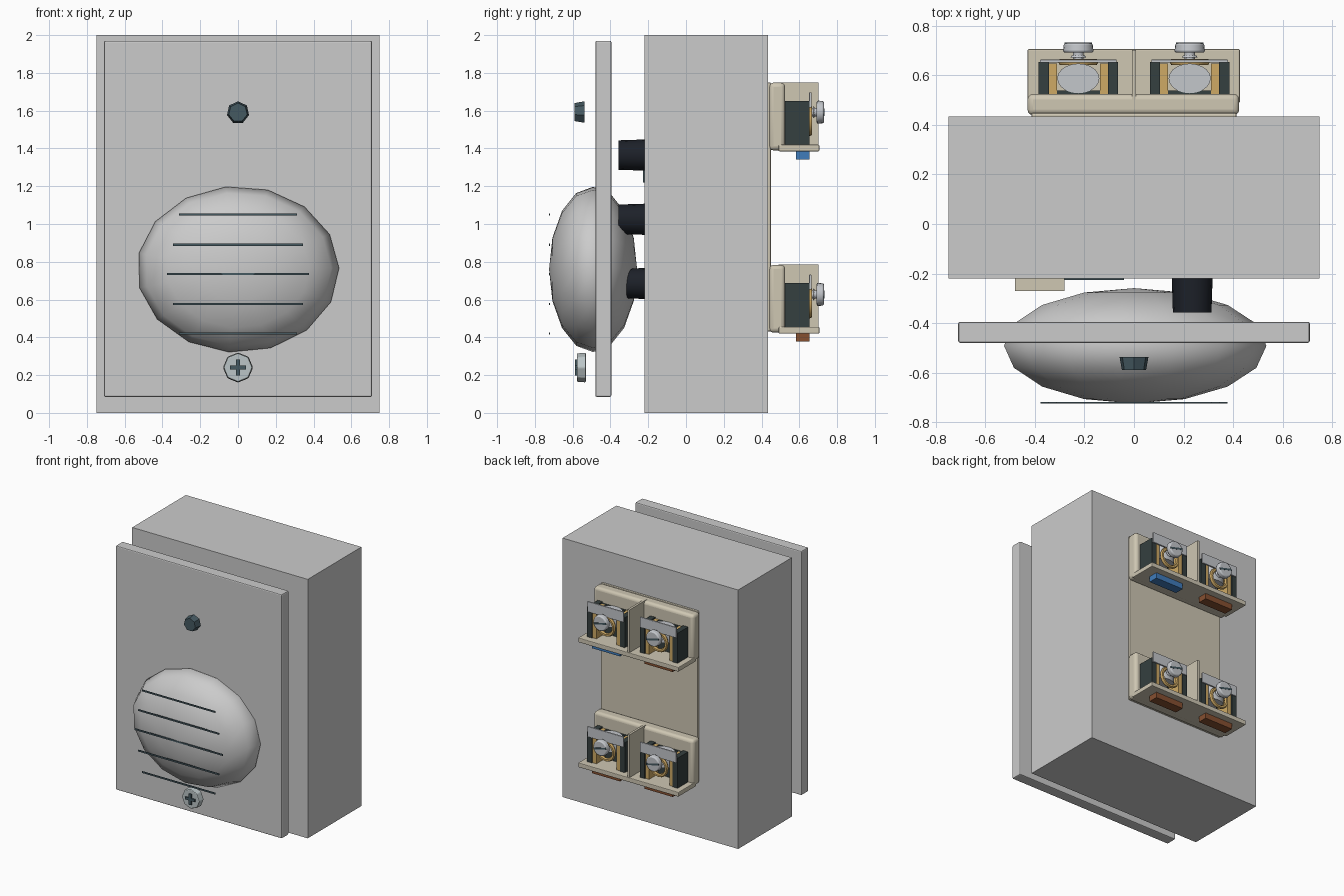
import bpy, math
from mathutils import Matrix

if "Cube" in bpy.data.objects:
    bpy.data.objects.remove(bpy.data.objects["Cube"])

PALETTE = {
    "dark": (0.06, 0.10, 0.12, 1), "black": (0.012, 0.015, 0.022, 1),
    "charcoal": (0.035, 0.05, 0.05, 1), "beige": (0.62, 0.57, 0.45, 1),
    "brass": (0.62, 0.40, 0.13, 1), "steel": (0.55, 0.57, 0.60, 1),
    "pale": (0.50, 0.56, 0.57, 1), "shell": (0.72, 0.73, 0.71, 1),
    "blue": (0.05, 0.20, 0.50, 1), "brown": (0.24, 0.08, 0.03, 1),
}
mats = {}


def finish(name, color=None, bevel=0, segs=2, smooth=None):
    ob = bpy.context.object
    ob.name = name
    bpy.ops.object.transform_apply(location=False, rotation=True, scale=True)
    if color:
        if color not in mats:
            mats[color] = bpy.data.materials.new(color)
            mats[color].diffuse_color = PALETTE[color]
        ob.data.materials.append(mats[color])
    if bevel:
        m = ob.modifiers.new("Bevel", "BEVEL")
        m.width, m.segments = bevel, segs
    if smooth:
        bpy.ops.object.shade_smooth_by_angle(angle=math.radians(smooth))
    return ob


def box(name, x, y, z, color=None, bevel=0, segs=2, smooth=None, tilt=0):
    """Box from (min, max) ranges; tilt turns it about y."""
    c = [(a + b) / 2 for a, b in (x, y, z)]
    bpy.ops.mesh.primitive_cube_add(size=1, location=c, rotation=(0, tilt, 0))
    bpy.context.object.scale = [b - a for a, b in (x, y, z)]
    return finish(name, color, bevel, segs, smooth)


def rod(name, x, z, y0, y1, r0, r1, color=None, sides=12, bevel=0, smooth=None):
    """Cylinder or cone along y, radius r0 at y0 and r1 at y1."""
    bpy.ops.mesh.primitive_cone_add(vertices=sides, radius1=r1, radius2=r0, depth=y1 - y0,
                                    location=(x, (y0 + y1) / 2, z),
                                    rotation=(math.pi / 2, 0, 0))
    return finish(name, color, bevel, 2, smooth)


# Housing and front plate
box("housing", (-.75, .75), (-.22, .435), (0, 2))
box("front_plate", (-.71, .71), (-.48, -.395), (.085, 1.97), bevel=.008)

# Low-poly sounder dome through the plate
bpy.ops.mesh.primitive_uv_sphere_add(segments=15, ring_count=8, radius=1,
                                     location=(0, -.492, .76),
                                     rotation=(math.pi / 2, .12, 0))
dome = bpy.context.object
dome.data.transform(Matrix.Diagonal((.535, .44, .233, 1)) @ Matrix.Rotation(.12, 4, "Z"))
dome.rotation_euler = (math.pi / 2, 0, 0)
finish("sounder_dome", "shell", smooth=60)

# Grille slots
for i, (z, h) in enumerate([(1.05, .313), (.89, .345), (.735, .377), (.577, .345), (.42, .313)]):
    box(f"grille_slot_{i}", (-h, h), (-.725, -.719), (z - .006, z + .006), "dark")

# Indicator lamp and front cross screw
rod("indicator_lamp", 0, 1.59, -.59, -.537, .05, .06, "dark", 7)
rod("plate_screw", 0, .24, -.578, -.53, .076, .08, "pale", 8, .006)
box("cross_slot_h", (-.042, .042), (-.588, -.577), (.23, .25), "dark")
box("cross_slot_v", (-.01, .01), (-.588, -.577), (.198, .282), "dark")

# Components standing in the gap between housing and plate
for i, (z, y) in enumerate([(1.365, -.357), (1.025, -.357), (.685, -.315)]):
    rod(f"capacitor_{i}", .235, z, y, -.2, .078, .083, "black", 16, smooth=40)
box("gap_chip", (-.39, -.04), (-.227, -.2), (1.22, 1.40), "dark")
box("gap_block", (-.48, -.28), (-.27, -.2), (1.3, 1.43), "beige")

# Beige backing panel behind the terminals
box("terminal_panel", (-.415, .415), (.42, .449), (.43, 1.75), "beige", .008)


def terminal(tag, x, z, label):
    """One screw clamp; z is the height of the screw axis."""
    for s in (-1, 1):
        xo = x + s * .14
        box(f"{tag}_side_wall", (xo - .021, xo + .021), (.51, .655), (z - .175, z + .06), "charcoal")
        xb = x + s * .103
        box(f"{tag}_brass_post", (xb - .016, xb + .016), (.51, .648), (z - .175, z + .05), "brass")
    box(f"{tag}_cavity_back", (x - .12, x + .12), (.51, .54), (z - .175, z + .05), "charcoal")
    # Brass wire loop under the clamp plate
    bpy.ops.mesh.primitive_torus_add(major_radius=.068, minor_radius=.014, major_segments=20,
                                     minor_segments=6, location=(x, .655, z - .045),
                                     rotation=(math.pi / 2, 0, 0))
    finish(f"{tag}_brass_loop", "brass", smooth=60)
    # Rounded metal barrel behind the screw
    bpy.ops.mesh.primitive_cylinder_add(vertices=20, radius=1, depth=2, location=(x, .588, z))
    bpy.context.object.scale = (.085, .06, .055)
    finish(f"{tag}_barrel", "steel", smooth=40)
    # Clamp plate with folded top edge
    box(f"{tag}_clamp_plate", (x - .155, x + .155), (.652, .664), (z + .025, z + .105), "steel", .003)
    # Threaded screw
    rod(f"{tag}_screw_shaft", x, z, .575, .70, .022, .022, "steel", 12, smooth=40)
    for k in range(6):
        y = .58 + k * .0185
        rod(f"{tag}_thread_{k}", x, z, y, y + .009, .032, .026, "steel", 12)
    rod(f"{tag}_screw_head", x, z, .692, .731, .062, .058, "steel", 20, .008, 40)
    box(f"{tag}_screw_slot", (x - .055, x + .055), (.722, .7325), (z - .007, z + .007), "dark", tilt=.25)
    # Coloured marker below the shelf
    box(f"{tag}_marker", (x - .12, x + .12), (.582, .655), (z - .25, z - .205), label)


# Two terminal rows, each with base, shelf, divider and two clamps
for row, z0, labels in (("upper", 1.385, ("brown", "blue")), ("lower", .42, ("brown", "brown"))):
    box(f"{row}_base", (-.43, .425), (.44, .525), (z0 + .005, z0 + .363), "beige", .022, 3, 40)
    box(f"{row}_shelf", (-.43, .428), (.49, .706), (z0, z0 + .035), "beige", .005)
    box(f"{row}_divider", (-.009, .009), (.49, .702), (z0 + .01, z0 + .365), "beige")
    for side, label in zip((-1, 1), labels):
        terminal(f"{row}_{'right' if side > 0 else 'left'}", side * .225, z0 + .207, label)

for m in bpy.data.materials:
    if m.users and not m.is_grease_pencil:
        m.use_nodes = True
        m.node_tree.nodes["Principled BSDF"].inputs["Base Color"].default_value = m.diffuse_color
